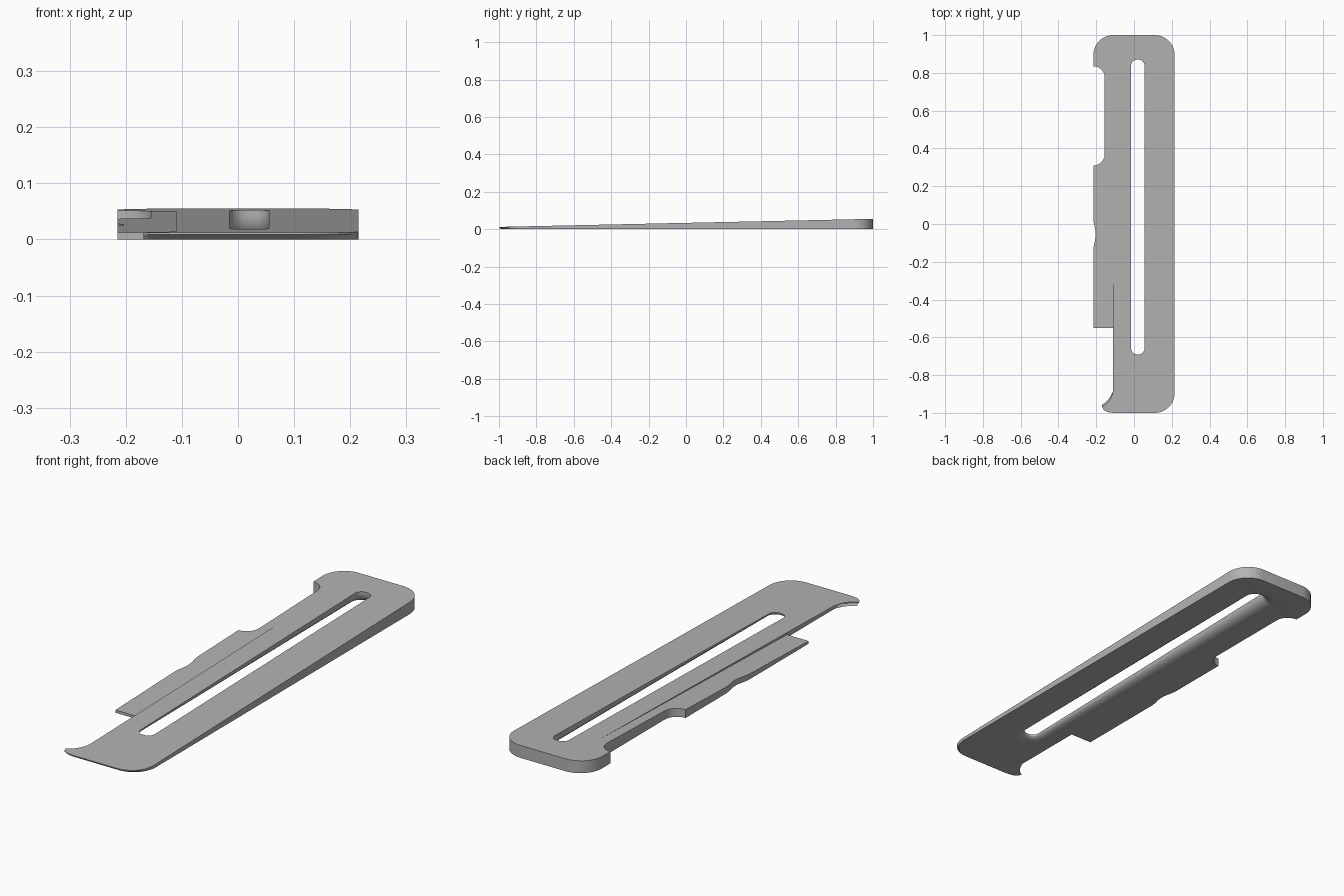
import bpy
import bmesh
from math import sin, cos, radians

cube = bpy.data.objects.get("Cube")
if cube:
    bpy.data.objects.remove(cube)

grey = bpy.data.materials.new("plain_grey")
grey.use_nodes = True
GREY = (0.45, 0.45, 0.45, 1)
grey.diffuse_color = GREY
grey.node_tree.nodes["Principled BSDF"].inputs["Base Color"].default_value = GREY


def top_z(y):
    """Height of the sloping upper face."""
    return 0.012 + (y + 1) * 0.0215


def arc(cx, cy, r, start, end, steps=10):
    angles = [radians(start + (end - start) * i / steps) for i in range(steps + 1)]
    return [(cx + r * cos(a), cy + r * sin(a)) for a in angles]


def loft(name, rings):
    """Closed solid through matching rings of points."""
    bm = bmesh.new()
    loops = [[bm.verts.new(p) for p in ring] for ring in rings]
    n = len(loops[0])
    for low, high in zip(loops, loops[1:]):
        for i in range(n):
            j = (i + 1) % n
            bm.faces.new((low[i], low[j], high[j], high[i]))
    bm.faces.new(loops[0][::-1])
    bm.faces.new(loops[-1])
    bmesh.ops.recalc_face_normals(bm, faces=bm.faces)
    mesh = bpy.data.meshes.new(name)
    bm.to_mesh(mesh)
    bm.free()
    mesh.materials.append(grey)
    obj = bpy.data.objects.new(name, mesh)
    bpy.context.collection.objects.link(obj)
    return obj


def cut(target, cutter):
    mod = target.modifiers.new(cutter.name, "BOOLEAN")
    mod.operation = "DIFFERENCE"
    mod.solver = "EXACT"
    mod.object = cutter
    bpy.context.view_layer.objects.active = target
    bpy.ops.object.modifier_apply(modifier=mod.name)
    bpy.data.objects.remove(cutter)


# Plate outline, counter-clockwise from the side tab
outline = [(-0.215, -0.55), (-0.11, -0.55)]
outline += arc(-0.22, -0.87, 0.11, 0, -62)            # hooked corner
outline += [(-0.16, -0.985), (-0.14, -0.996), (-0.11, -1)]
outline += arc(0.11, -0.895, 0.105, -90, 0)
outline += arc(0.11, 0.895, 0.105, 0, 90)
outline += arc(-0.11, 0.895, 0.105, 90, 180)
outline += arc(-0.215, 0.775, 0.06, 90, 0)            # side notch
outline += arc(-0.215, 0.37, 0.06, 0, -90)
for i in range(13):                                   # shallow finger dip
    t = i / 12
    outline.append((-0.215 + 0.006 * (1 - cos(radians(360 * t))), 0.03 - 0.17 * t))


def undercut(y):
    return y + 0.012 if y < -0.9 else y


# Wedge-shaped plate with a slightly undercut front edge
plate = loft("slotted_plate", [
    [(x, undercut(y), 0) for x, y in outline],
    [(x, y, 0.009) for x, y in outline],
    [(x, y, top_z(y)) for x, y in outline],
])

# Lowered ledge on the side tab
ledge_profile = [(-0.6, 0.0106), (0.78, 0.0504), (0.78, 0.1), (-0.6, 0.1)]
cut(plate, loft("ledge_cutter",
                [[(x, y, z) for y, z in ledge_profile] for x in (-0.3, -0.11)]))


# Long slot, flared towards the underside
def slot_ring(offset, t):
    r = 0.03 + offset
    points = []
    for sx, sy, a in ((1, 1, 0), (-1, 1, 90), (-1, -1, 180), (1, -1, 270)):
        points += arc(0.02 + sx * 0.005, 0.09 + sy * 0.75, r, a, a + 90, 8)
    return [(x, y, top_z(y) * t) for x, y in points]


FLARE = 0.045
rings = [slot_ring(FLARE, -0.5)]
for i in range(7):
    a = radians(15 * i)
    rings.append(slot_ring(FLARE * (1 - sin(a)), 0.8 * (1 - cos(a))))
rings.append(slot_ring(0, 2))
cut(plate, loft("slot_cutter", rings))

# Smooth the curved walls, keep real edges sharp
bpy.ops.object.select_all(action="DESELECT")
plate.select_set(True)
bpy.context.view_layer.objects.active = plate
bpy.ops.object.shade_smooth_by_angle(angle=radians(25))
